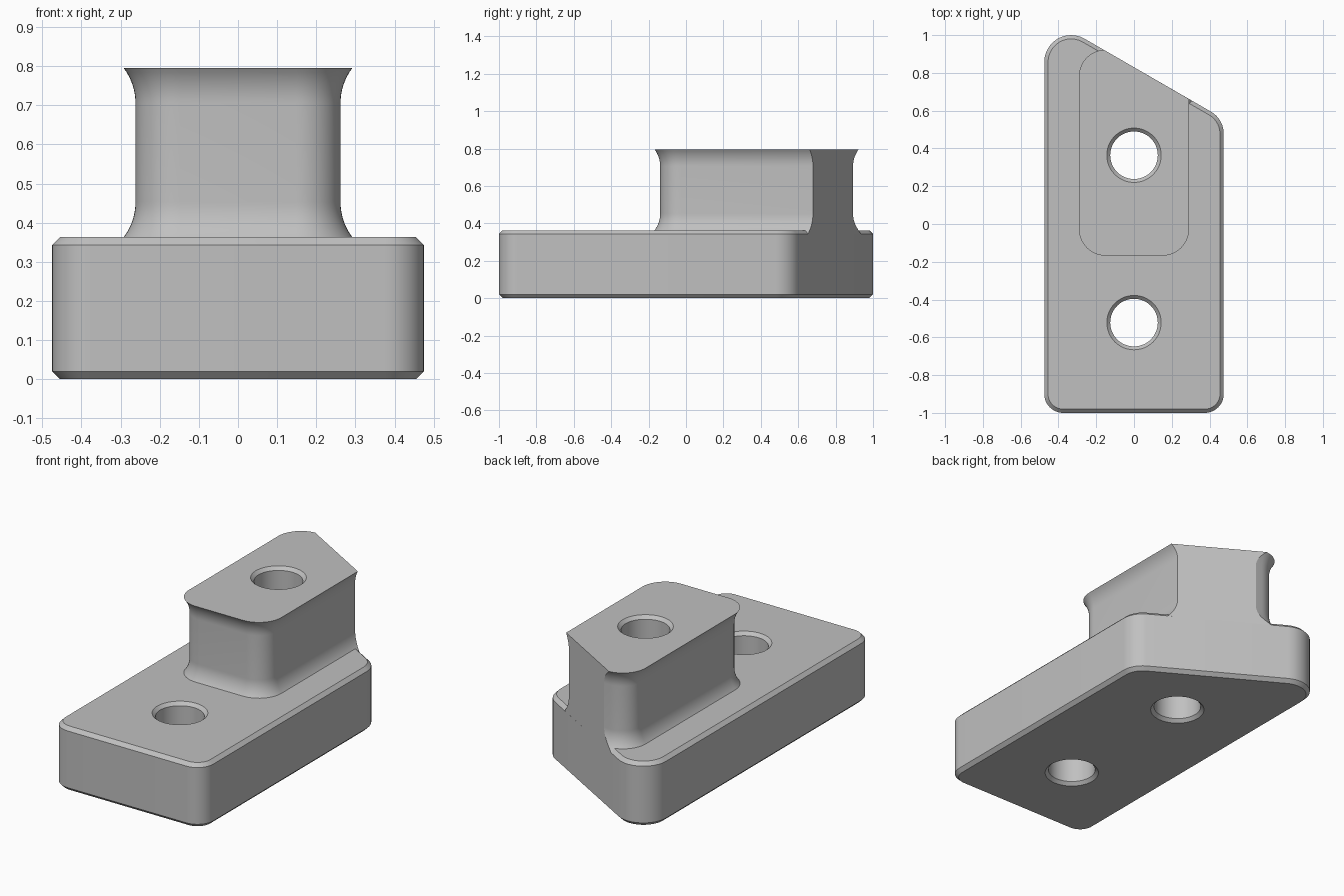
import bpy, bmesh, math
from mathutils import Vector

if "Cube" in bpy.data.objects:
    bpy.data.objects.remove(bpy.data.objects["Cube"])

BASE_TOP, TOP, CH = 0.363, 0.795, 0.02
SLANT = Vector((0.5, math.sqrt(3) / 2, 0))   # normal of the angled back wall
SLANT_D = 0.7187                             # its distance from the origin

grey = bpy.data.materials.new("plain grey")
grey.diffuse_color = (0.53, 0.53, 0.53, 1)
grey.use_nodes = True
grey.node_tree.nodes["Principled BSDF"].inputs["Base Color"].default_value = grey.diffuse_color


def outline(corners, z, offset=0.0, steps=12):
    """Rounded outline from corner arcs (x, y, radius, start, end), grown by offset."""
    pts = []
    for x, y, r, a0, a1 in corners:
        for i in range(steps + 1):
            a = math.radians(a0 + (a1 - a0) * i / steps)
            pts.append((x + (r + offset) * math.cos(a), y + (r + offset) * math.sin(a), z))
    return pts


def loft(rings):
    """Closed solid through a stack of matching rings."""
    bm = bmesh.new()
    loops = [[bm.verts.new(p) for p in ring] for ring in rings]
    n = len(loops[0])
    for a, b in zip(loops, loops[1:]):
        for i in range(n):
            j = (i + 1) % n
            bm.faces.new((a[i], a[j], b[j], b[i]))
    bm.faces.new(loops[0][::-1])
    bm.faces.new(loops[-1])
    return bm


def make(name, bm):
    bmesh.ops.recalc_face_normals(bm, faces=bm.faces[:])
    me = bpy.data.meshes.new(name)
    bm.to_mesh(me)
    bm.free()
    me.materials.append(grey)
    ob = bpy.data.objects.new(name, me)
    bpy.context.collection.objects.link(ob)
    return ob


def hole_cutter(name, y, top):
    """Bolt hole with a chamfer at both ends."""
    r, c, e = 0.126, 0.018, 0.03
    prof = [(r + c + e, -e), (r, c), (r, top - c), (r + c + e, top + e)]
    ob = make(name, loft([outline([(0, y, rad, 0, 352.5)], z, steps=47) for rad, z in prof]))
    ob.hide_render = True
    return ob


def cut(ob, cutters):
    for c in cutters:
        m = ob.modifiers.new("hole", 'BOOLEAN')
        m.operation, m.solver, m.object = 'DIFFERENCE', 'EXACT', c
    dg = bpy.context.evaluated_depsgraph_get()
    ob_eval = ob.evaluated_get(dg)
    me = bpy.data.meshes.new_from_object(ob_eval)
    ob.modifiers.clear()
    ob.data = me


# Base block with angled back and chamfered rims
base_corners = [(0.375, -0.9, 0.1, -90, 0), (0.34, 0.478, 0.135, 0, 60),
                (-0.333, 0.858, 0.142, 60, 180), (-0.375, -0.9, 0.1, 180, 270)]
base = make("base_block", loft([
    outline(base_corners, z, o) for z, o in
    [(0, -CH), (CH, 0), (BASE_TOP - CH, 0), (BASE_TOP, -CH)]]))

# Pillar with flared foot and head, sliced flush with the angled wall
pr = 0.113
px, y0, y1 = 0.262 - pr, -0.138 + pr, 0.893 - pr
pillar_corners = [(px, y0, pr, -90, 0), (px, y1, pr, 0, 90),
                  (-px, y1, pr, 90, 180), (-px, y0, pr, 180, 270)]
FLARE_R = 0.15
FLARE_H = 0.09
flare = []
for i in range(9):
    h = FLARE_H * i / 8
    flare.append((h, FLARE_R - math.sqrt(FLARE_R ** 2 - h ** 2)))
foot = [(BASE_TOP - CH, 0.046)] + [(BASE_TOP + FLARE_H - h, o) for h, o in reversed(flare)]
head = [(TOP - FLARE_H + h, o) for h, o in flare]
bm = loft([outline(pillar_corners, z, o) for z, o in foot + head])
bmesh.ops.bisect_plane(bm, geom=bm.verts[:] + bm.edges[:] + bm.faces[:], dist=1e-6,
                       plane_co=SLANT * SLANT_D, plane_no=SLANT, clear_outer=True)
bmesh.ops.holes_fill(bm, edges=[e for e in bm.edges if e.is_boundary], sides=0)
pillar = make("flared_pillar", bm)

# Bolt holes
front_hole = hole_cutter("front_hole_cutter", -0.522, BASE_TOP)
rear_hole = hole_cutter("rear_hole_cutter", 0.364, TOP)
cut(base, [front_hole, rear_hole])
cut(pillar, [rear_hole])
for c in (front_hole, rear_hole):
    bpy.data.objects.remove(c)

# Smooth shading with crisp edges
for ob in (base, pillar):
    bpy.ops.object.select_all(action='DESELECT')
    ob.select_set(True)
    bpy.context.view_layer.objects.active = ob
    bpy.ops.object.shade_smooth_by_angle(angle=math.radians(25))
